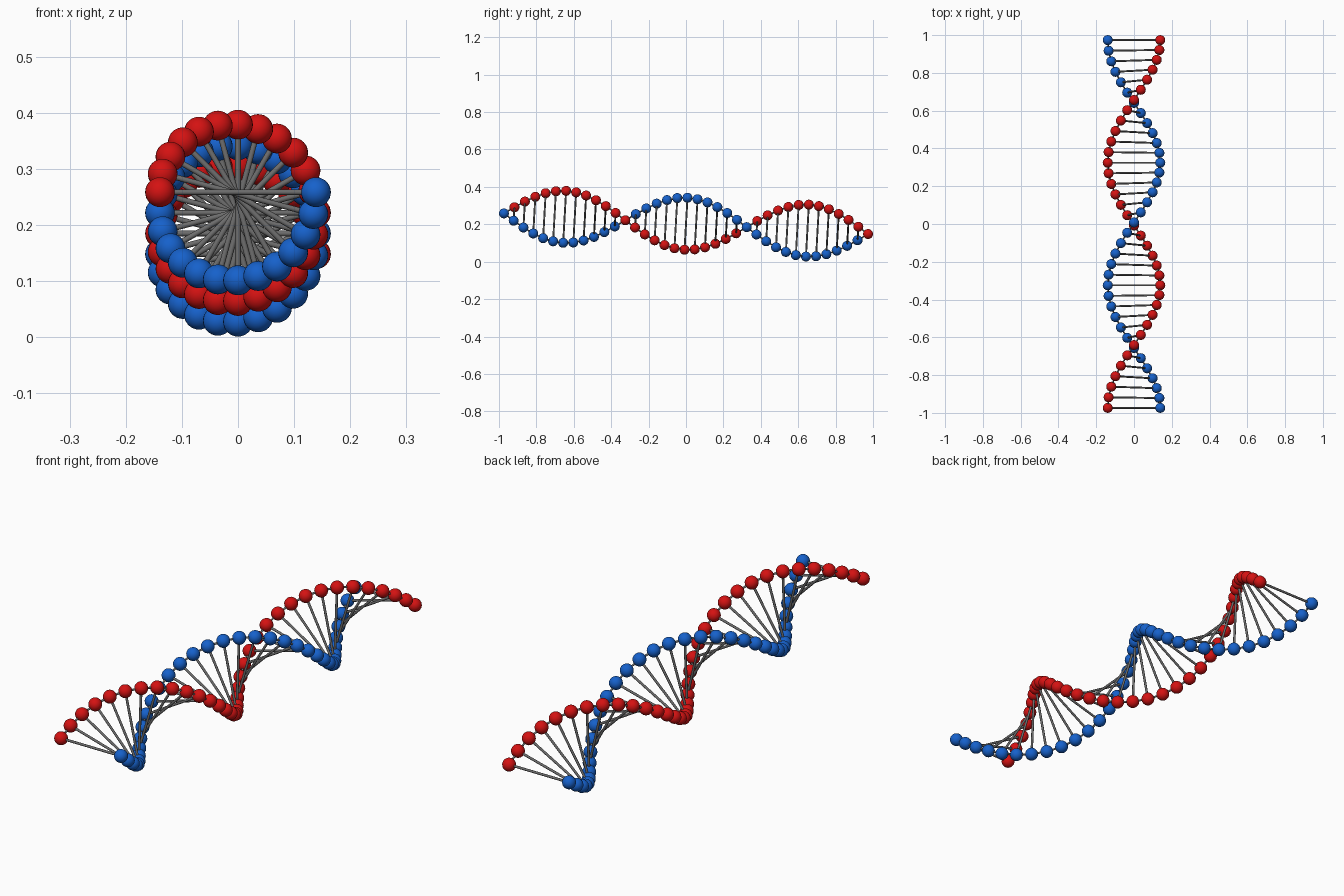
import bpy, bmesh, math
from mathutils import Matrix, Vector

if "Cube" in bpy.data.objects:
    bpy.data.objects.remove(bpy.data.objects["Cube"])

PAIRS = 37
TWIST = math.radians(15)
RADIUS = 0.139
BEAD = 0.0265
LENGTH = 1.95
TILT = math.atan(0.11 / 1.94)
FRAME = Matrix.Translation((0, 0, 0.203)) @ Matrix.Rotation(-TILT, 4, 'X')


def strand(phase):
    """Points of one strand, along the slightly tilted axis."""
    pts = []
    for i in range(PAIRS):
        a = i * TWIST + phase
        y = LENGTH * (i / (PAIRS - 1) - 0.5)
        pts.append(FRAME @ Vector((-RADIUS * math.cos(a), y, RADIUS * math.sin(a))))
    return pts


def material(name, color):
    m = bpy.data.materials.new(name)
    m.diffuse_color = (*color, 1)
    m.use_nodes = True
    m.node_tree.nodes["Principled BSDF"].inputs["Base Color"].default_value = m.diffuse_color
    return m


def finish(name, bm, mat):
    me = bpy.data.meshes.new(name)
    bm.to_mesh(me)
    bm.free()
    ob = bpy.data.objects.new(name, me)
    bpy.context.collection.objects.link(ob)
    me.materials.append(mat)
    bpy.ops.object.select_all(action='DESELECT')
    ob.select_set(True)
    bpy.context.view_layer.objects.active = ob
    bpy.ops.object.shade_smooth_by_angle(angle=math.radians(40))


def beads(name, pts, mat):
    bm = bmesh.new()
    for p in pts:
        bmesh.ops.create_uvsphere(bm, u_segments=24, v_segments=16, radius=BEAD,
                                  matrix=Matrix.Translation(p))
    finish(name, bm, mat)


def rods(name, pairs, radius, mat):
    bm = bmesh.new()
    for a, b in pairs:
        d = b - a
        m = Matrix.Translation((a + b) / 2) @ d.to_track_quat('Z', 'Y').to_matrix().to_4x4()
        bmesh.ops.create_cone(bm, cap_ends=True, segments=12, radius1=radius,
                              radius2=radius, depth=d.length, matrix=m)
    finish(name, bm, mat)


red = material("red", (0.66, 0.006, 0.006))
blue = material("blue", (0.008, 0.12, 0.6))
grey = material("grey", (0.15, 0.15, 0.15))

# Two opposite strands of beads
red_pts, blue_pts = strand(0), strand(math.pi)
beads("red_strand_beads", red_pts, red)
beads("blue_strand_beads", blue_pts, blue)

# Cross rungs and thin links between neighbouring beads
rods("rungs", list(zip(red_pts, blue_pts)), 0.005, grey)
rods("red_strand_links", list(zip(red_pts, red_pts[1:])), 0.004, grey)
rods("blue_strand_links", list(zip(blue_pts, blue_pts[1:])), 0.004, grey)
